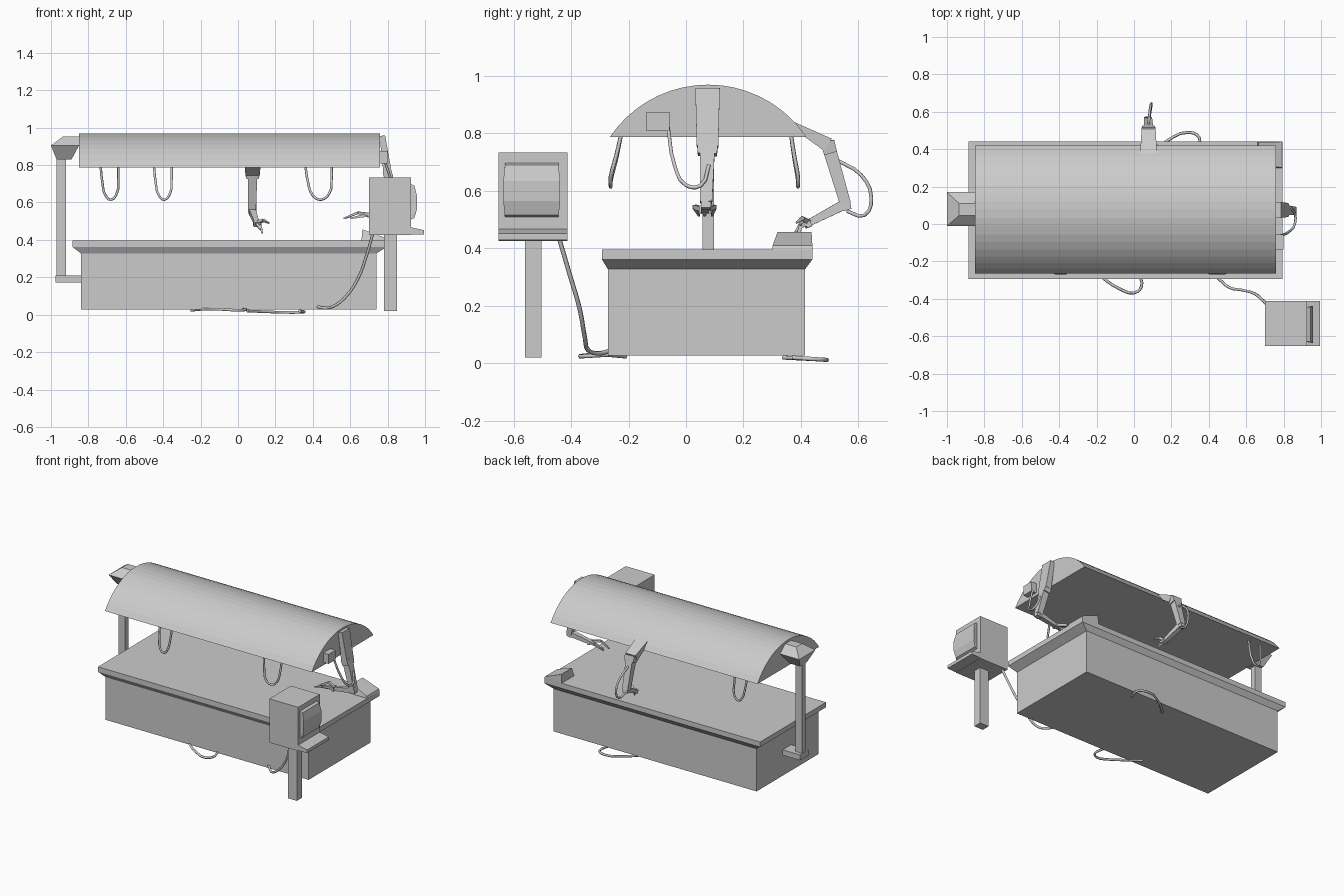
import bpy, bmesh, math
from mathutils import Vector


def finish(name, bm):
    bmesh.ops.recalc_face_normals(bm, faces=bm.faces)
    me = bpy.data.meshes.new(name)
    bm.to_mesh(me)
    bm.free()
    ob = bpy.data.objects.new(name, me)
    bpy.context.collection.objects.link(ob)
    return ob


def hull(name, pts):
    bm = bmesh.new()
    for p in pts:
        bm.verts.new(p)
    bmesh.ops.convex_hull(bm, input=bm.verts)
    bmesh.ops.dissolve_limit(bm, angle_limit=0.01, verts=bm.verts, edges=bm.edges)
    return finish(name, bm)


def rect(x0, x1, y0, y1, z):
    return [(x, y, z) for x in (x0, x1) for y in (y0, y1)]


def box(name, x0, x1, y0, y1, z0, z1):
    return hull(name, rect(x0, x1, y0, y1, z0) + rect(x0, x1, y0, y1, z1))


def extrude(name, profile, axis, lo, hi):
    """Convex 2D profile extruded along x or y."""
    put = (lambda p, t: (t, p[0], p[1])) if axis == 'x' else (lambda p, t: (p[0], t, p[1]))
    return hull(name, [put(p, t) for p in profile for t in (lo, hi)])


def beam(name, a, b, s0, s1, side):
    """Tapered bar from a to b; s0 and s1 are (width along side, depth)."""
    a, b, side = Vector(a), Vector(b), Vector(side)
    d = (b - a).normalized()
    side = (side - d * side.dot(d)).normalized()
    up = d.cross(side)
    return hull(name, [p + side * s[0] / 2 * i + up * s[1] / 2 * j
                       for p, s in ((a, s0), (b, s1)) for i in (-1, 1) for j in (-1, 1)])


def cable(name, pts, r=0.008):
    cu = bpy.data.curves.new(name, 'CURVE')
    cu.dimensions = '3D'
    cu.resolution_u = 3
    cu.bevel_depth = r
    cu.bevel_resolution = 1
    cu.use_fill_caps = True
    sp = cu.splines.new('BEZIER')
    sp.bezier_points.add(len(pts) - 1)
    for bp, p in zip(sp.bezier_points, pts):
        bp.co = p
        bp.handle_left_type = bp.handle_right_type = 'AUTO'
    ob = bpy.data.objects.new(name, cu)
    bpy.context.collection.objects.link(ob)


# Table: plinth, flared rim and slab
box('table_base', -0.84, 0.74, -0.272, 0.415, 0.028, 0.335)
hull('table_rim', rect(-0.84, 0.74, -0.272, 0.415, 0.328) + rect(-0.885, 0.795, -0.293, 0.44, 0.362))
box('table_top', -0.885, 0.795, -0.293, 0.44, 0.362, 0.397)
hull('corner_console', rect(0.66, 0.795, 0.30, 0.44, 0.395)
     + [(0.665, 0.318, 0.457), (0.665, 0.437, 0.457), (0.79, 0.302, 0.41), (0.79, 0.44, 0.41)])

# Arched hood
half, rise, cy, z0 = 0.342, 0.182, 0.077, 0.788
rad = (half ** 2 + rise ** 2) / (2 * rise)
span = math.asin(half / rad)
arc = []
for i in range(19):
    t = -span + 2 * span * i / 18
    arc.append((cy + rad * math.sin(t), z0 + rise - rad + rad * math.cos(t)))
extrude('arched_hood', arc, 'x', -0.85, 0.76)

# Hood support on the left
box('support_post', -0.97, -0.92, 0.058, 0.098, 0.18, 0.85)
box('support_foot', -0.975, -0.83, 0.03, 0.125, 0.172, 0.21)
hull('support_head_lower', rect(-0.97, -0.89, 0.04, 0.12, 0.83) + rect(-1.0, -0.85, -0.01, 0.17, 0.905))
hull('support_head_upper', rect(-1.0, -0.85, -0.01, 0.17, 0.905) + rect(-0.935, -0.85, 0.045, 0.11, 0.953))

# Monitor on its own post
box('monitor_post', 0.78, 0.85, -0.56, -0.503, 0.02, 0.43)
box('monitor_case', 0.70, 0.925, -0.652, -0.412, 0.425, 0.733)
extrude('monitor_ledge', [(0.90, 0.427), (0.995, 0.43), (0.995, 0.452), (0.925, 0.467), (0.90, 0.467)],
        'y', -0.652, -0.412)
screen = [(0.92, 0.70, 0.092), (0.943, 0.69, 0.093), (0.957, 0.635, 0.099),
          (0.957, 0.565, 0.099), (0.943, 0.517, 0.094), (0.92, 0.507, 0.093)]
hull('monitor_screen', [(x, -0.537 + s * w, z) for x, z, w in screen for s in (-1, 1)])


# Jointed arms with three-fingered grippers
def arm(name, base, shoulder, elbow, wrist, tips, side, mount):
    side, base, shoulder = Vector(side), Vector(base), Vector(shoulder)
    elbow, wrist = Vector(elbow), Vector(wrist)
    beam(name + '_bracket', base, shoulder, mount[0], mount[1], side)
    d = (elbow - shoulder).normalized()
    collar = shoulder + d * 0.03
    beam(name + '_collar', shoulder - d * 0.012, collar, (0.074, 0.05), (0.066, 0.046), side)
    beam(name + '_upper', collar, elbow, (0.05, 0.046), (0.042, 0.038), side)
    beam(name + '_elbow', elbow - d * 0.02, elbow + d * 0.022, (0.034, 0.04), (0.034, 0.03), side)
    beam(name + '_forearm', elbow, wrist, (0.036, 0.036), (0.026, 0.024), side)
    beam(name + '_wrist', wrist, wrist + (wrist - elbow).normalized() * 0.018, (0.04, 0.03), (0.036, 0.026), side)
    for i, (k, t) in enumerate(tips):
        beam(f'{name}_knuckle_{i}', wrist, k, (0.018, 0.018), (0.014, 0.014), side)
        beam(f'{name}_finger_{i}', k, t, (0.014, 0.014), (0.007, 0.007), side)


arm('side_arm', (0.772, 0.075, 0.957), (0.80, 0.075, 0.755), (0.85, 0.07, 0.56), (0.71, 0.065, 0.535),
    [((0.64, 0.03, 0.545), (0.565, 0.045, 0.515)), ((0.64, 0.10, 0.545), (0.575, 0.09, 0.515)),
     ((0.65, 0.065, 0.525), (0.60, 0.065, 0.515))],
    (0, 1, 0), ((0.085, 0.03), (0.075, 0.045)))
arm('back_arm', (0.078, 0.37, 0.832), (0.078, 0.495, 0.76), (0.075, 0.555, 0.555), (0.10, 0.43, 0.49),
    [((0.12, 0.40, 0.478), (0.13, 0.385, 0.435)), ((0.135, 0.405, 0.505), (0.165, 0.385, 0.49)),
     ((0.10, 0.40, 0.485), (0.12, 0.38, 0.455))],
    (1, 0, 0), ((0.09, 0.02), (0.075, 0.05)))
box('side_junction_box', 0.755, 0.80, -0.137, -0.057, 0.808, 0.875)
cable('side_arm_cable', [(0.785, -0.062, 0.82), (0.83, -0.04, 0.69), (0.86, 0.0, 0.62),
                         (0.862, 0.05, 0.618), (0.84, 0.08, 0.69)], 0.007)
cable('back_arm_cable', [(0.078, 0.53, 0.705), (0.085, 0.61, 0.655), (0.093, 0.645, 0.575),
                         (0.09, 0.62, 0.515), (0.08, 0.56, 0.53)], 0.007)

# Hanging loops under the hood edges
for name, x0, x1, ya, yb in (('front_loop_left', -0.45, -0.355, -0.225, -0.262),
                             ('front_loop_right', 0.36, 0.50, -0.225, -0.262),
                             ('back_loop', -0.735, -0.64, 0.365, 0.39)):
    w = x1 - x0
    cable(name, [(x0, ya, 0.80), (x0 + 0.1 * w, (ya + yb) / 2, 0.71), (x0 + 0.3 * w, yb, 0.635),
                 (x0 + 0.6 * w, yb, 0.615), (x0 + 0.92 * w, yb, 0.65), (x1, (ya + yb) / 2, 0.72),
                 (x1, ya, 0.80)], 0.007)

# Floor cables
cable('monitor_cable', [(0.72, -0.44, 0.43), (0.685, -0.405, 0.31), (0.64, -0.37, 0.19), (0.57, -0.352, 0.09),
                        (0.51, -0.34, 0.045), (0.46, -0.30, 0.035), (0.42, -0.26, 0.045)])
cable('front_floor_cable', [(-0.25, -0.21, 0.024), (-0.17, -0.285, 0.03), (-0.08, -0.345, 0.028),
                            (0.0, -0.368, 0.024), (0.04, -0.335, 0.026), (0.03, -0.27, 0.03)])
cable('back_floor_cable', [(0.05, 0.34, 0.02), (0.17, 0.44, 0.015), (0.29, 0.49, 0.012),
                           (0.35, 0.46, 0.014), (0.33, 0.37, 0.02)])
